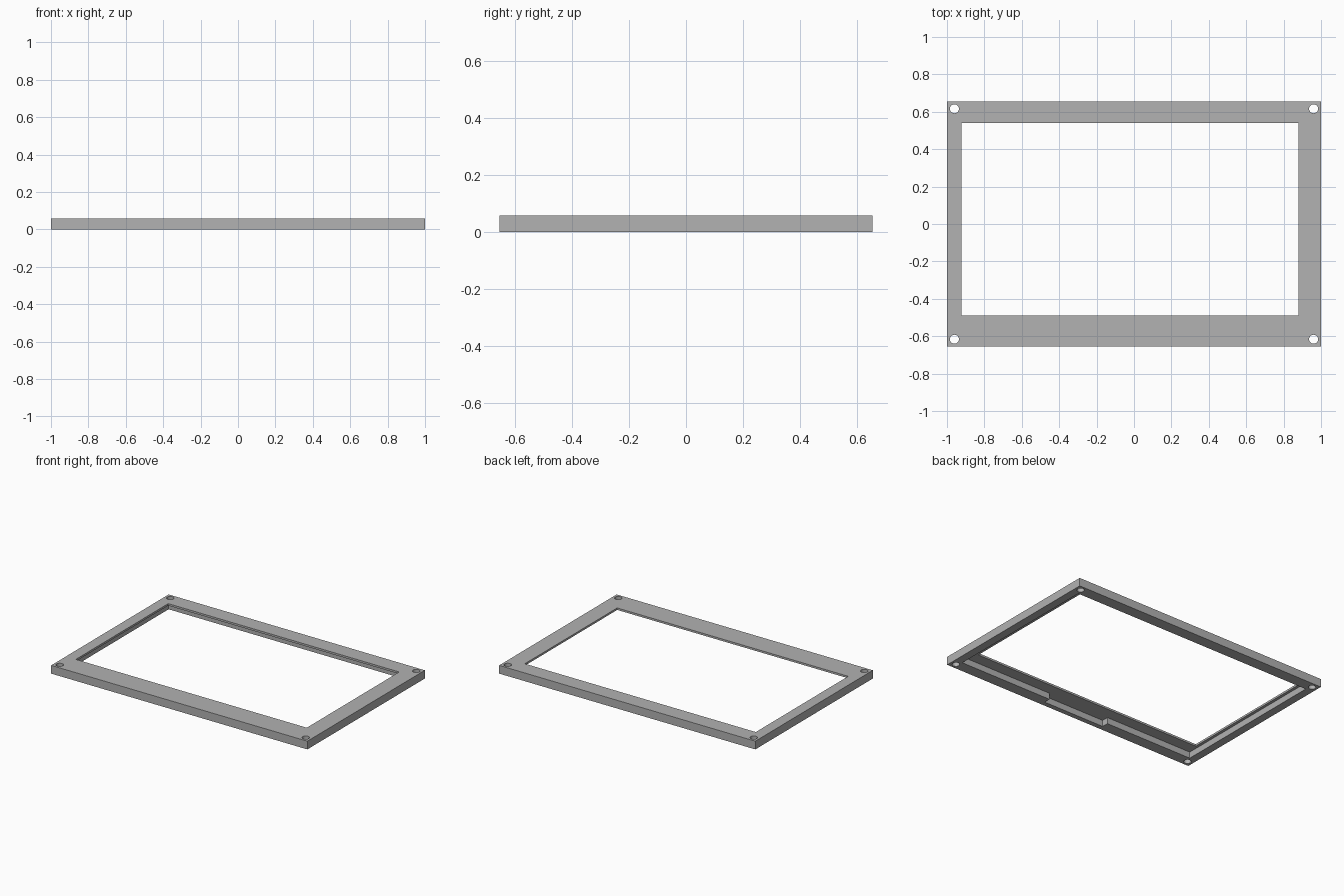
import bpy

cube = bpy.data.objects.get("Cube")
if cube:
    bpy.data.objects.remove(cube, do_unlink=True)

HEIGHT = 0.058
DEPTH = 0.044   # recess depth from the underside
LOW = -0.1      # cutters start below the underside

grey = bpy.data.materials.new("grey plastic")
grey.use_nodes = True
colour = (0.445, 0.445, 0.445, 1)
grey.diffuse_color = colour
grey.node_tree.nodes["Principled BSDF"].inputs["Base Color"].default_value = colour


def box(name, x0, x1, y0, y1, z0, z1):
    bpy.ops.mesh.primitive_cube_add(
        size=1, location=((x0 + x1) / 2, (y0 + y1) / 2, (z0 + z1) / 2))
    ob = bpy.context.object
    ob.name = name
    ob.scale = (x1 - x0, y1 - y0, z1 - z0)
    bpy.ops.object.transform_apply(location=True, rotation=False, scale=True)
    return ob


def cut(target, cutter):
    cutter.hide_render = True
    mod = target.modifiers.new("cut", "BOOLEAN")
    mod.operation = "DIFFERENCE"
    mod.solver = "EXACT"
    mod.object = cutter
    bpy.context.view_layer.objects.active = target
    bpy.ops.object.modifier_apply(modifier=mod.name)
    bpy.data.objects.remove(cutter, do_unlink=True)


# Outer slab
frame = box("bezel_frame", -1, 1, -0.655, 0.655, 0, HEIGHT)
frame.data.materials.append(grey)

# Underside recess, with a connector notch in the front rim
cut(frame, box("recess_cutter", -0.943, 0.943, -0.573, 0.573, LOW, DEPTH))
cut(frame, box("notch_cutter", -0.26, 0.22, -0.62, -0.5, LOW, DEPTH))

# Off-centre window through the front lip
cut(frame, box("window_cutter", -0.923, 0.88, -0.49, 0.54, LOW, 0.2))

# Corner screw holes
for sx in (-1, 1):
    for sy in (-1, 1):
        bpy.ops.mesh.primitive_cylinder_add(
            vertices=32, radius=0.024, depth=0.4, location=(sx * 0.96, sy * 0.616, 0))
        cut(frame, bpy.context.object)

# Smooth hole walls, crisp edges
bpy.ops.object.select_all(action="DESELECT")
frame.select_set(True)
bpy.context.view_layer.objects.active = frame
bpy.ops.object.shade_smooth_by_angle()
